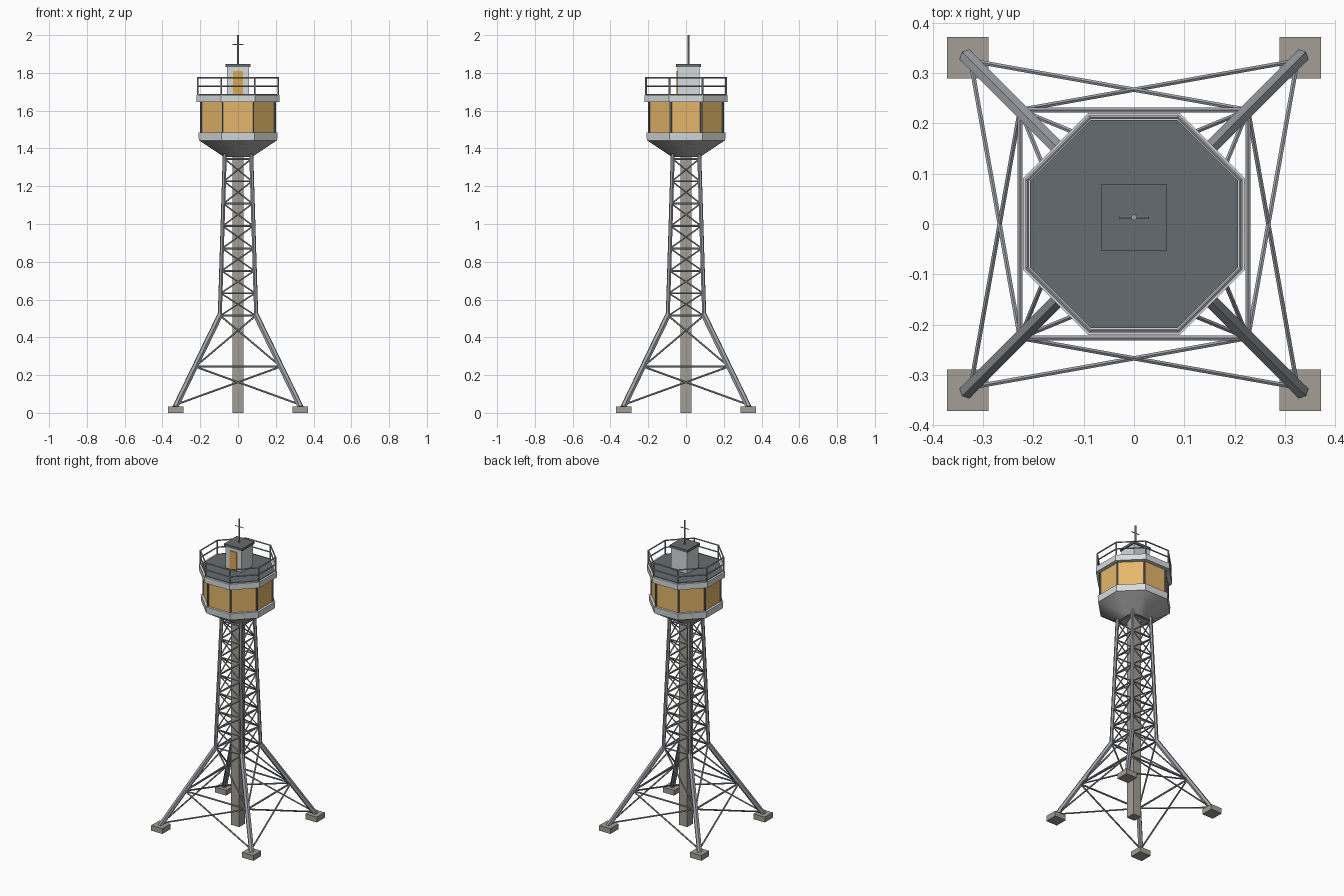
import bpy, bmesh, math
from mathutils import Matrix, Vector

if "Cube" in bpy.data.objects:
    bpy.data.objects.remove(bpy.data.objects["Cube"])


def mat(name, r, g, b):
    m = bpy.data.materials.new(name)
    m.diffuse_color = (r, g, b, 1)
    m.use_nodes = True
    m.node_tree.nodes["Principled BSDF"].inputs["Base Color"].default_value = m.diffuse_color
    return m


STEEL = mat("steel", 0.34, 0.36, 0.39)
CONCRETE = mat("concrete", 0.37, 0.34, 0.30)
PALE = mat("pale panel", 0.68, 0.71, 0.71)
UNDER = mat("underside grey", 0.45, 0.45, 0.45)
AMBER = mat("amber glass", 0.78, 0.47, 0.145)
DOOR = mat("orange door", 0.74, 0.39, 0.08)
ROOF = mat("dark roof", 0.13, 0.15, 0.16)
FRAME = mat("dark frame", 0.16, 0.17, 0.18)


def finish(name, bm, material, smooth=None):
    me = bpy.data.meshes.new(name)
    bm.to_mesh(me)
    bm.free()
    me.materials.append(material)
    ob = bpy.data.objects.new(name, me)
    bpy.context.collection.objects.link(ob)
    if smooth:
        bpy.ops.object.select_all(action='DESELECT')
        ob.select_set(True)
        bpy.context.view_layer.objects.active = ob
        bpy.ops.object.shade_smooth_by_angle(angle=math.radians(smooth))
    return ob


def add_bar(bm, a, b, r, sides=6):
    a, b = Vector(a), Vector(b)
    d = b - a
    m = Matrix.Translation((a + b) / 2) @ d.to_track_quat('Z', 'Y').to_matrix().to_4x4()
    bmesh.ops.create_cone(bm, cap_ends=True, segments=sides, radius1=r, radius2=r,
                          depth=d.length, matrix=m)


def bars(name, segs, r, material, sides=6):
    bm = bmesh.new()
    for a, b in segs:
        add_bar(bm, a, b, r, sides)
    return finish(name, bm, material)


def add_box(bm, x, y, z0, z1, sx, sy):
    m = Matrix.Translation((x, y, (z0 + z1) / 2)) @ Matrix.Diagonal((sx, sy, z1 - z0, 1))
    bmesh.ops.create_cube(bm, size=1, matrix=m)


def box(name, x, y, z0, z1, sx, sy, material):
    bm = bmesh.new()
    add_box(bm, x, y, z0, z1, sx, sy)
    return finish(name, bm, material)


C8 = math.cos(math.pi / 8)


def octagon(name, a0, a1, z0, z1, material, smooth=None):
    """Eight-sided frustum given by the distance from axis to flats."""
    bm = bmesh.new()
    m = Matrix.Translation((0, 0, (z0 + z1) / 2)) @ Matrix.Rotation(math.pi / 8, 4, 'Z')
    bmesh.ops.create_cone(bm, cap_ends=True, segments=8, radius1=a0 / C8, radius2=a1 / C8,
                          depth=z1 - z0, matrix=m)
    return finish(name, bm, material, smooth)


def oct_points(apothem, z):
    return [Vector((apothem / C8 * math.cos((i + .5) * math.pi / 4),
                    apothem / C8 * math.sin((i + .5) * math.pi / 4), z)) for i in range(8)]


def ring(pts):
    return [(pts[i], pts[(i + 1) % len(pts)]) for i in range(len(pts))]


# Leg line: splayed foot, knee, then nearly upright shaft
FOOT, KNEE, TOP = (0.332, 0.03), (0.094, 0.515), (0.07, 1.37)


def leg_x(z):
    (x0, z0), (x1, z1) = (FOOT, KNEE) if z < KNEE[1] else (KNEE, TOP)
    return x0 + (x1 - x0) * (z - z0) / (z1 - z0)


CORNERS = [(1, 1), (-1, 1), (-1, -1), (1, -1)]


def corners(z):
    return [Vector((sx * leg_x(z), sy * leg_x(z), z)) for sx, sy in CORNERS]


def crosses(z0, z1):
    lo, hi = corners(z0), corners(z1)
    out = []
    for i in range(4):
        j = (i + 1) % 4
        out += [(lo[i], hi[j]), (lo[j], hi[i])]
    return out


# Footings and central shaft
bm = bmesh.new()
for sx, sy in CORNERS:
    add_box(bm, sx * 0.33, sy * 0.33, 0, 0.035, 0.082, 0.082)
finish("footings", bm, CONCRETE)
box("central_shaft", 0, 0, 0, 1.37, 0.06, 0.06, CONCRETE)

# Legs
bars("lower_legs", list(zip(corners(0.03), corners(0.52))), 0.016, STEEL)
bars("upper_legs", list(zip(corners(0.51), corners(1.37))), 0.011, STEEL)

# Bracing of the splayed base
bars("base_braces", crosses(0.045, 0.245) + crosses(0.245, 0.515), 0.005, STEEL)
bars("base_girts", ring(corners(0.245)), 0.006, STEEL)

# Lattice of the upper shaft
N = 7
levels = [0.515 + (1.345 - 0.515) * i / N for i in range(N + 1)]
diag, girts = [], []
for i, z in enumerate(levels):
    girts += ring(corners(z))
    if i < N:
        diag += crosses(z, levels[i + 1])
bars("lattice_diagonals", diag, 0.004, STEEL)
bars("lattice_girts", girts, 0.005, STEEL)

# Cabin
octagon("cabin_underside", 0.075, 0.205, 1.355, 1.442, UNDER, 30)
octagon("cabin_lower_band", 0.207, 0.21, 1.442, 1.485, PALE)
octagon("cabin_windows", 0.195, 0.195, 1.485, 1.648, AMBER)
bars("window_mullions", list(zip(oct_points(0.195, 1.48), oct_points(0.195, 1.65))),
     0.006, FRAME)
octagon("cabin_upper_band", 0.22, 0.22, 1.646, 1.684, PALE)
octagon("roof_deck", 0.207, 0.207, 1.68, 1.688, ROOF)

# Railing
bars("rail_posts", list(zip(oct_points(0.212, 1.68), oct_points(0.212, 1.775))), 0.0045, STEEL)
bars("handrails", ring(oct_points(0.212, 1.775)) + ring(oct_points(0.212, 1.73)), 0.0045, STEEL)

# Roof hut with door and antenna
HY = 0.013
box("roof_hut", 0, HY, 1.685, 1.832, 0.118, 0.118, PALE)
box("hut_door", 0, HY - 0.06, 1.688, 1.81, 0.052, 0.008, DOOR)
box("hut_roof", 0, HY, 1.83, 1.846, 0.131, 0.131, ROOF)
bars("antenna_mast", [((0, HY, 1.84), (0, HY, 2.0))], 0.006, STEEL, 8)
bars("antenna_crossbar", [((-0.03, HY, 1.95), (0.03, HY, 1.95))], 0.003, STEEL)
